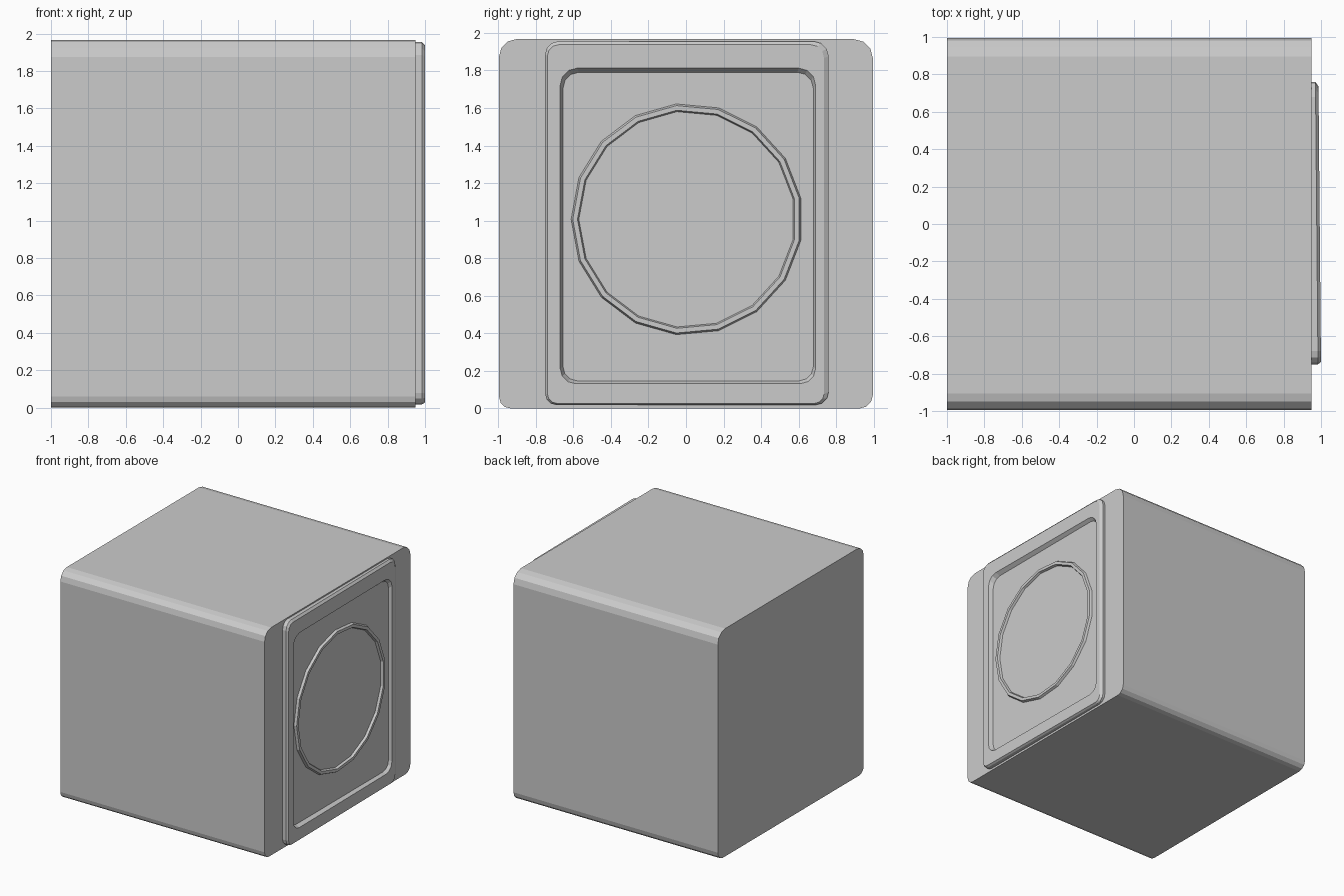
import bpy, bmesh, math

if "Cube" in bpy.data.objects:
    bpy.data.objects.remove(bpy.data.objects["Cube"])


def rounded(y0, y1, z0, z1, radii, seg=3):
    """Rounded rectangle in YZ; radii start at bottom-left, counter-clockwise."""
    corners = [(y0, z0, 1, 1, 180), (y1, z0, -1, 1, 270),
               (y1, z1, -1, -1, 0), (y0, z1, 1, -1, 90)]
    pts = []
    for (y, z, sy, sz, a), r in zip(corners, radii):
        for i in range(seg + 1):
            t = math.radians(a + 90 * i / seg)
            pts.append((y + sy * r + r * math.cos(t), z + sz * r + r * math.sin(t)))
    return pts


def circle(r, n=17):
    return [(0.005 + r * math.cos(math.pi + 2 * math.pi * i / n),
             1.007 + r * math.sin(math.pi + 2 * math.pi * i / n)) for i in range(n)]


def loft(name, loops, caps=True, closed=False):
    """Bridge successive YZ loops; each is (x, tilt across y, points)."""
    bm = bmesh.new()
    rings = [[bm.verts.new((x + tilt * y, y, z)) for y, z in pts] for x, tilt, pts in loops]
    n = len(rings[0])
    pairs = list(zip(rings, rings[1:]))
    if closed:
        pairs.append((rings[-1], rings[0]))
    for a, b in pairs:
        for i in range(n):
            j = (i + 1) % n
            bm.faces.new((a[i], a[j], b[j], b[i]))
    if caps:
        bm.faces.new(rings[0][::-1])
        bm.faces.new(rings[-1])
    bmesh.ops.recalc_face_normals(bm, faces=bm.faces)
    me = bpy.data.meshes.new(name)
    bm.to_mesh(me)
    bm.free()
    ob = bpy.data.objects.new(name, me)
    bpy.context.collection.objects.link(ob)
    return ob


# Main housing: rounded profile extruded along x
housing = rounded(-0.995, 0.995, 0.0, 1.966, (0.06, 0.07, 0.10, 0.09))
loft("housing", [(-1.0, 0, housing), (0.95, 0, housing)])

# Raised face panel: bevelled rim stepping down to a recessed floor
T = -0.009
base = rounded(-0.75, 0.76, 0.018, 1.955, (0.06, 0.07, 0.08, 0.07))
rim = rounded(-0.738, 0.735, 0.027, 1.937, (0.05, 0.05, 0.07, 0.06))
lip = rounded(-0.67, 0.69, 0.132, 1.812, (0.08, 0.08, 0.09, 0.09))
floor = rounded(-0.655, 0.678, 0.147, 1.79, (0.075, 0.075, 0.085, 0.085))
loft("face_panel", [(0.94, 0, base), (0.977, T, base), (0.993, T, rim),
                    (0.993, T, lip), (0.962, 0, floor)])

# Shallow 17-sided ridge around the central disc
loft("ring_ridge", [(0.955, 0, circle(0.620)), (0.982, 0, circle(0.608)),
                    (0.982, 0, circle(0.583)), (0.955, 0, circle(0.573))],
     caps=False, closed=True)
